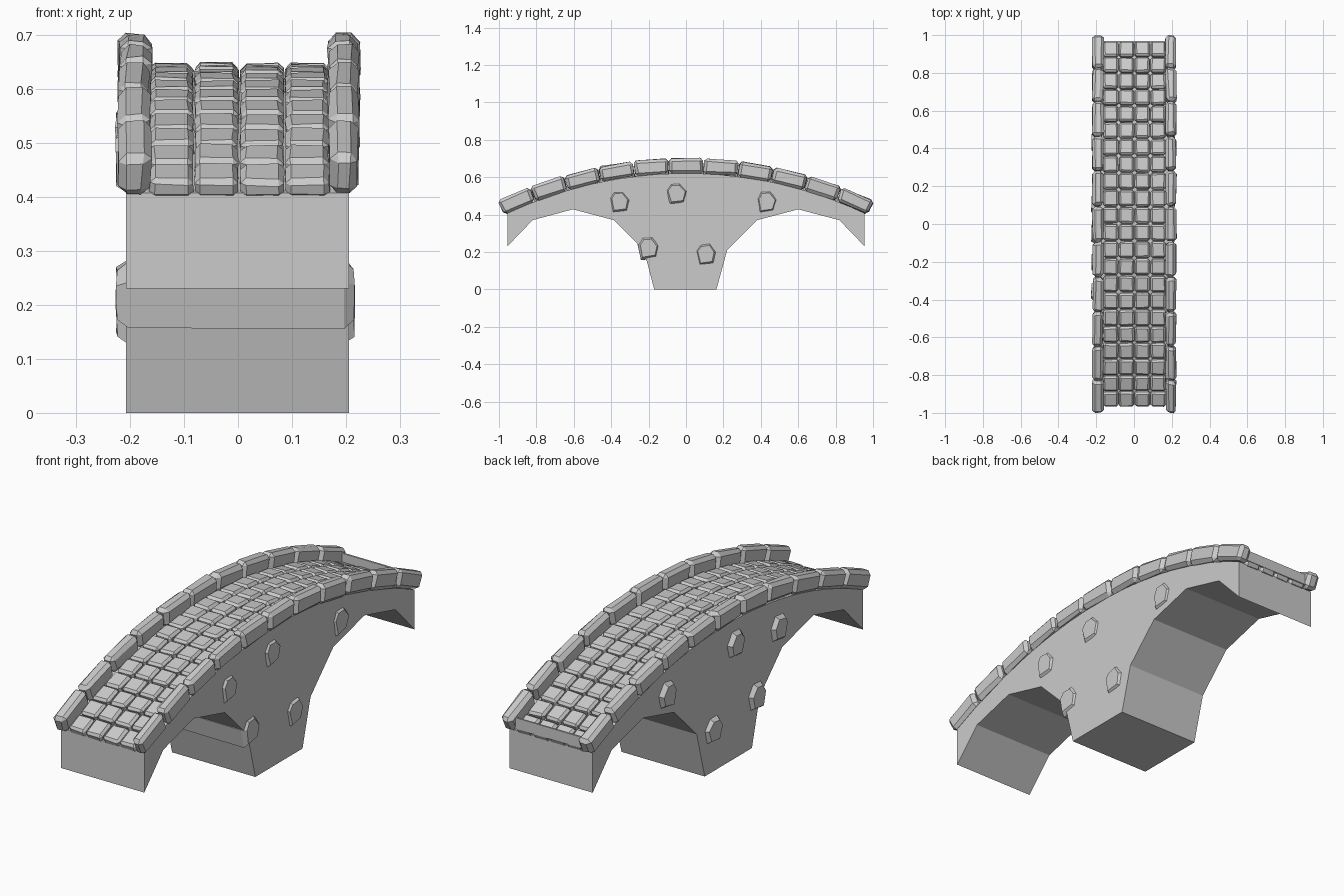
import bpy, bmesh, math, random
from mathutils import Matrix, Vector

if "Cube" in bpy.data.objects:
    bpy.data.objects.remove(bpy.data.objects["Cube"])

random.seed(4)
CZ = -1.63                       # height of the arc centre
HALF = math.radians(25.6)        # half angle of the whole span

stone = bpy.data.materials.new("grey stone")
stone.diffuse_color = (0.6, 0.6, 0.6, 1)
stone.use_nodes = True
stone.node_tree.nodes["Principled BSDF"].inputs["Base Color"].default_value = stone.diffuse_color


def finish(name, bm):
    bmesh.ops.recalc_face_normals(bm, faces=bm.faces[:])
    me = bpy.data.meshes.new(name)
    bm.to_mesh(me)
    bm.free()
    me.materials.append(stone)
    ob = bpy.data.objects.new(name, me)
    bpy.context.collection.objects.link(ob)
    return ob


def jit(v, a):
    v.co += Vector([random.uniform(-a, a) for _ in range(3)])


def arc_block(target, x0, x1, r0, r1, a0, a1, bevel, jitter, gap):
    """Chamfered, slightly uneven wedge laid on the bridge arc."""
    rm, am = (r0 + r1) / 2, (a0 + a1) / 2
    length = 2 * rm * math.tan((a1 - a0) / 2) - gap
    bm = bmesh.new()
    bmesh.ops.create_cube(bm, size=1)
    for v in bm.verts:
        v.co = Vector((v.co.x * (x1 - x0), v.co.y * length, v.co.z * (r1 - r0)))
        jit(v, jitter)
    bmesh.ops.bevel(bm, geom=bm.edges[:], offset=bevel, segments=1,
                    affect='EDGES', clamp_overlap=True)
    for v in bm.verts:
        jit(v, jitter * 0.5)
        v.co.y *= (rm + v.co.z) / rm
    place = (Matrix.Translation((0, 0, CZ)) @ Matrix.Rotation(-am, 4, 'X')
             @ Matrix.Translation(((x0 + x1) / 2, 0, rm)))
    bm.transform(place)
    me = bpy.data.meshes.new("tmp")
    bm.to_mesh(me)
    bm.free()
    target.from_mesh(me)
    bpy.data.meshes.remove(me)


# Bridge body: side profile extruded across the width
R = 2.25
end = math.asin(0.955 / R)
top = [(R * math.sin(a), CZ + R * math.cos(a))
       for a in [end - 2 * end * i / 22 for i in range(23)]]
under = [(-0.955, 0.23), (-0.82, 0.37), (-0.605, 0.428), (-0.385, 0.37),
         (-0.225, 0.21), (-0.17, 0), (0.163, 0), (0.22, 0.21), (0.38, 0.37),
         (0.6, 0.428), (0.82, 0.37), (0.955, 0.23)]
bm = bmesh.new()
face = bm.faces.new([bm.verts.new((-0.207, y, z)) for y, z in top + under])
ext = bmesh.ops.extrude_face_region(bm, geom=[face])
bmesh.ops.translate(bm, vec=(0.412, 0, 0),
                    verts=[g for g in ext['geom'] if isinstance(g, bmesh.types.BMVert)])
finish("bridge_body", bm)

# Rim stones along both edges
for name, x0, x1 in (("left_rim_stones", -0.22, -0.162), ("right_rim_stones", 0.167, 0.223)):
    bm = bmesh.new()
    for i in range(11):
        a0 = -HALF + 2 * HALF * i / 11
        arc_block(bm, x0, x1, 2.25, 2.33, a0, a0 + 2 * HALF / 11, 0.015, 0.004, 0.005)
    finish(name, bm)

# Paving stones: four across, twenty-two along
bm = bmesh.new()
XA, XB, N = -0.165, 0.17, 22
PH = math.radians(25.3)
for i in range(N):
    a0 = -PH + 2 * PH * i / N
    for j in range(4):
        w = (XB - XA) / 4
        x0 = XA + j * w
        arc_block(bm, x0 + 0.002, x0 + w - 0.002, 2.238, 2.277,
                  a0, a0 + 2 * PH / N, 0.010, 0.002, 0.006)
finish("paving_stones", bm)

# Small upright slab closing the deck at the rear end
bm = bmesh.new()
bmesh.ops.create_cube(bm, size=1, matrix=Matrix.Translation((0.003, 0.965, 0.446))
                      @ Matrix.Diagonal((0.335, 0.008, 0.05, 1)))
finish("rear_end_slab", bm)

# Rough through-stones showing on both side walls
outline = [(-0.058, 0.02), (-0.035, 0.058), (0.02, 0.062),
           (0.058, 0.012), (0.042, -0.052), (-0.04, -0.062)]
bm = bmesh.new()
for cy, cz, s in ((-0.355, 0.467, 1), (-0.05, 0.512, 1), (0.432, 0.467, 1),
                  (-0.2, 0.222, 1.04), (0.108, 0.187, 1)):
    rings = []
    for x, k in ((-0.225, 0.72), (-0.2, 1), (0.195, 1), (0.214, 0.75)):
        ring = [bm.verts.new((x, cy + y * s * k, cz + z * s * k)) for y, z in outline]
        for v in ring:
            jit(v, 0.003)
        rings.append(ring)
    for a, b in zip(rings, rings[1:]):
        for i in range(6):
            n = (i + 1) % 6
            bm.faces.new((a[i], a[n], b[n], b[i]))
    bm.faces.new(rings[0])
    bm.faces.new(rings[-1])
finish("wall_stones", bm)
